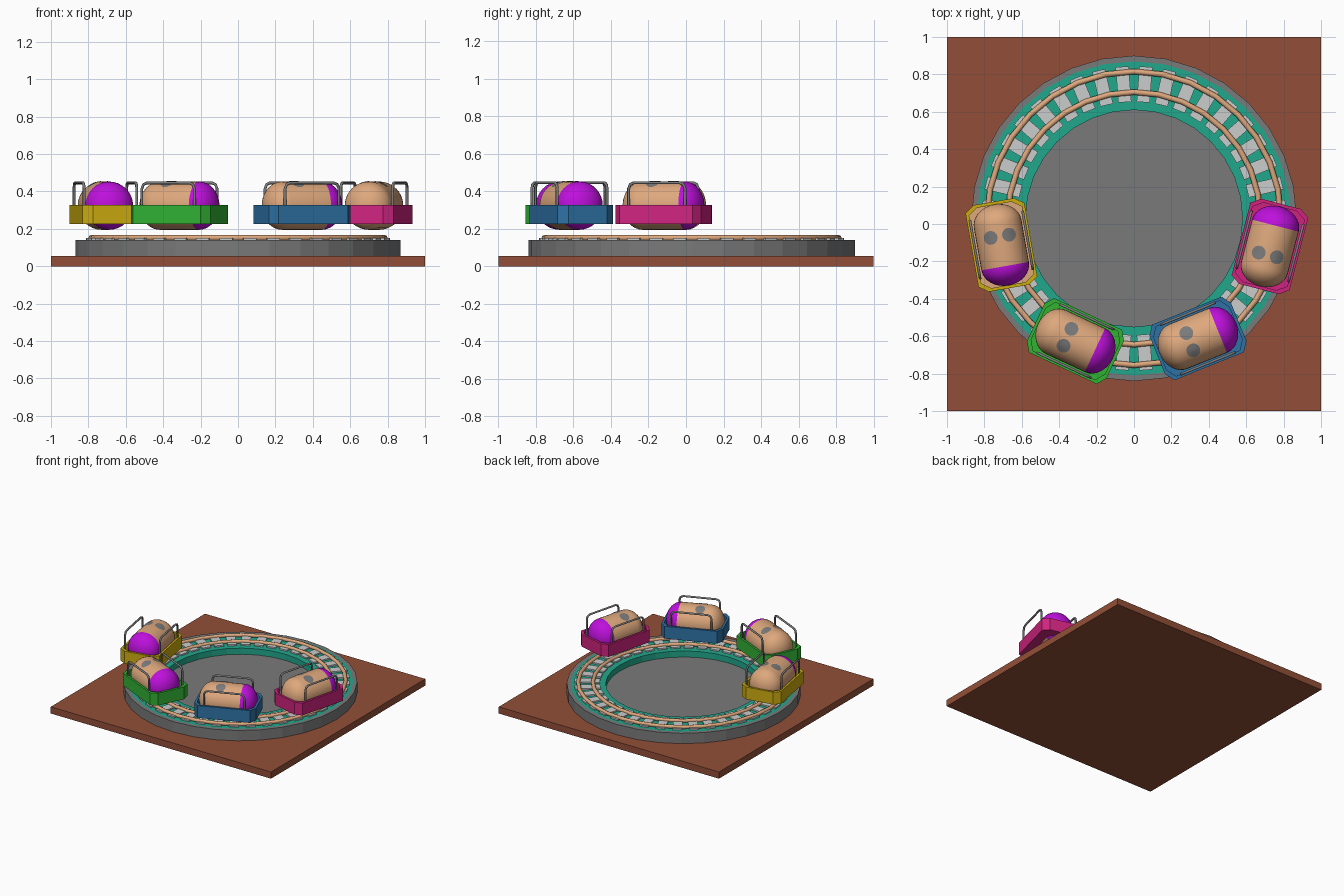
import bpy, bmesh, math
from mathutils import Matrix, Vector

if "Cube" in bpy.data.objects:
    bpy.data.objects.remove(bpy.data.objects["Cube"])

CY = 0.03        # ring centre in y
SEG = 32


def material(name, r, g, b):
    m = bpy.data.materials.new(name)
    lin = [((c / 255 + 0.055) / 1.055) ** 2.4 for c in (r, g, b)]
    m.diffuse_color = (*lin, 1)
    m.use_nodes = True
    m.node_tree.nodes["Principled BSDF"].inputs["Base Color"].default_value = m.diffuse_color
    return m


BROWN = material("brown", 146, 79, 56)
GREY = material("grey", 122, 122, 122)
TEAL = material("teal", 33, 168, 140)
TAN = material("tan", 222, 168, 125)
PALE = material("pale_grey", 203, 204, 204)
PURPLE = material("purple", 190, 16, 220)
YELLOW = material("yellow", 204, 172, 16)
GREEN = material("green", 50, 178, 52)
BLUE = material("blue", 46, 114, 165)
PINK = material("pink", 208, 36, 128)


def finish(name, bm, mats, matrix=Matrix(), smooth=None):
    bmesh.ops.recalc_face_normals(bm, faces=bm.faces)
    me = bpy.data.meshes.new(name)
    bm.to_mesh(me)
    bm.free()
    for m in mats:
        me.materials.append(m)
    ob = bpy.data.objects.new(name, me)
    ob.matrix_world = matrix
    bpy.context.collection.objects.link(ob)
    if smooth:
        bpy.ops.object.select_all(action='DESELECT')
        ob.select_set(True)
        bpy.context.view_layer.objects.active = ob
        bpy.ops.object.shade_smooth_by_angle(angle=math.radians(smooth))
    return ob


def lathe(bm, profile, seg, closed):
    """Revolve (radius, height) points around z; returns faces per profile edge."""
    rings = []
    for r, z in profile:
        if r < 1e-6:
            rings.append([bm.verts.new((0, 0, z))] * seg)
        else:
            rings.append([bm.verts.new((r * math.cos(math.tau * i / seg),
                                        r * math.sin(math.tau * i / seg), z)) for i in range(seg)])
    n = len(rings)
    out = []
    for k in range(n if closed else n - 1):
        a, b, faces = rings[k], rings[(k + 1) % n], []
        for i in range(seg):
            j = (i + 1) % seg
            quad = list(dict.fromkeys((a[i], a[j], b[j], b[i])))
            faces.append(bm.faces.new(quad))
        out.append(faces)
    return out


def box(bm, size, matrix):
    bmesh.ops.create_cube(bm, size=1, matrix=matrix @ Matrix.Diagonal((*size, 1)))


centre = Matrix.Translation((0, CY, 0))

# Square base
bm = bmesh.new()
box(bm, (2, 2, 0.055), Matrix.Translation((0, 0, 0.0275)))
finish("base", bm, [BROWN])

# Raised ring: grey outside, teal track bed and inner wall
bm = bmesh.new()
strips = lathe(bm, [(0.87, 0.05), (0.87, 0.14), (0.84, 0.14), (0.58, 0.14), (0.58, 0.05)], SEG, True)
for k in (2, 3):
    for f in strips[k]:
        f.material_index = 1
finish("track_ring", bm, [GREY, TEAL], centre)

# Inner floor
bm = bmesh.new()
lathe(bm, [(0.585, 0.05), (0.585, 0.09), (0, 0.09)], SEG, False)
finish("inner_floor", bm, [GREY], centre)

# Sleepers
bm = bmesh.new()
N = 40
for i in range(N):
    box(bm, (0.19, 0.07, 0.014),
        Matrix.Rotation(math.tau * (i + 0.5) / N, 4, 'Z') @ Matrix.Translation((0.718, 0, 0.144)))
finish("sleepers", bm, [PALE], centre)

# Rails
for name, r in (("inner_rail", 0.675), ("outer_rail", 0.785)):
    bm = bmesh.new()
    lathe(bm, [(r + 0.015 * math.cos(math.tau * k / 8), 0.152 + 0.015 * math.sin(math.tau * k / 8))
               for k in range(8)], SEG, True)
    finish(name, bm, [TAN], centre, 50)


def tub(name, mat, floor_mat, m):
    """Open tub with cut corners."""
    def loop(l, w, z):
        cut = [(l, w - 0.05), (l - 0.035, w)]
        pts = cut + [(-x, y) for x, y in reversed(cut)]
        pts += [(-x, -y) for x, y in pts]
        return [bm.verts.new((x, y, z)) for x, y in pts]
    bm = bmesh.new()
    loops = [loop(0.235, 0.16, 0.227), loop(0.235, 0.16, 0.328),
             loop(0.218, 0.143, 0.328), loop(0.218, 0.143, 0.242)]
    for a, b in zip(loops, loops[1:]):
        for i in range(8):
            j = (i + 1) % 8
            bm.faces.new((a[i], a[j], b[j], b[i]))
    bm.faces.new(loops[0])
    bm.faces.new(loops[3]).material_index = 1
    finish(name, bm, [mat, floor_mat], m)


R, HALF, CAP, ZC = 0.129, 0.115, 0.105, 0.324


def capsule(name, m):
    """Rounded body lying along x with a purple front cap."""
    steps = 8
    arc = [(R * math.cos(math.pi / 2 * k / steps), HALF + CAP * math.sin(math.pi / 2 * k / steps))
           for k in range(steps + 1)]
    arc[-1] = (0, HALF + CAP)
    bm = bmesh.new()
    strips = lathe(bm, [(r, -z) for r, z in reversed(arc)] + arc, 32, False)
    for s in strips[steps + 1:]:
        for f in s:
            f.material_index = 1
    lay = Matrix.Translation((0, 0, ZC)) @ Matrix.Rotation(math.pi / 2, 4, 'Y')
    finish(name, bm, [TAN, PURPLE], m @ lay, 40)


def spots(name, m):
    """Two round patches wrapped over the top of the body."""
    bm = bmesh.new()
    for side in (-1, 1):
        d = bmesh.ops.create_circle(bm, cap_ends=True, cap_tris=True, segments=20, radius=0.037)
        bmesh.ops.subdivide_edges(bm, edges=list({e for v in d["verts"] for e in v.link_edges}), cuts=1)
        for v in [v for v in bm.verts if not v.tag]:
            v.tag = True
            x, y = v.co.x - 0.047, v.co.y + side * 0.05
            v.co = (x, y, ZC + math.sqrt((R + 0.003) ** 2 - y * y))
    finish(name, bm, [GREY], m, 40)


def handle(name, y, m):
    """Bent tube standing on the tub's long side."""
    path = [(-0.155, 0.26), (-0.155, 0.415), (-0.146, 0.437), (-0.125, 0.446)]
    path += [(-x, z) for x, z in reversed(path)]
    cu = bpy.data.curves.new(name, 'CURVE')
    cu.dimensions = '3D'
    cu.bevel_depth = 0.008
    cu.bevel_resolution = 1
    cu.use_fill_caps = True
    sp = cu.splines.new('POLY')
    sp.points.add(len(path) - 1)
    for p, (x, z) in zip(sp.points, path):
        p.co = (x, y, z, 1)
    cu.materials.append(GREY)
    ob = bpy.data.objects.new(name, cu)
    ob.matrix_world = m
    bpy.context.collection.objects.link(ob)


# Four cars around the front of the ring
for colour, mat, floor, x, y, angle in (
        ("yellow", YELLOW, TAN, -0.709, -0.112, -80), ("green", GREEN, GREEN, -0.313, -0.626, -25),
        ("blue", BLUE, BLUE, 0.342, -0.612, 22), ("pink", PINK, PINK, 0.727, -0.12, 75.5)):
    m = Matrix.Translation((x, y, 0)) @ Matrix.Rotation(math.radians(angle), 4, 'Z')
    tub(colour + "_tub", mat, floor, m)
    capsule(colour + "_car_body", m)
    spots(colour + "_car_spots", m)
    handle(colour + "_left_handle", 0.143, m)
    handle(colour + "_right_handle", -0.143, m)
